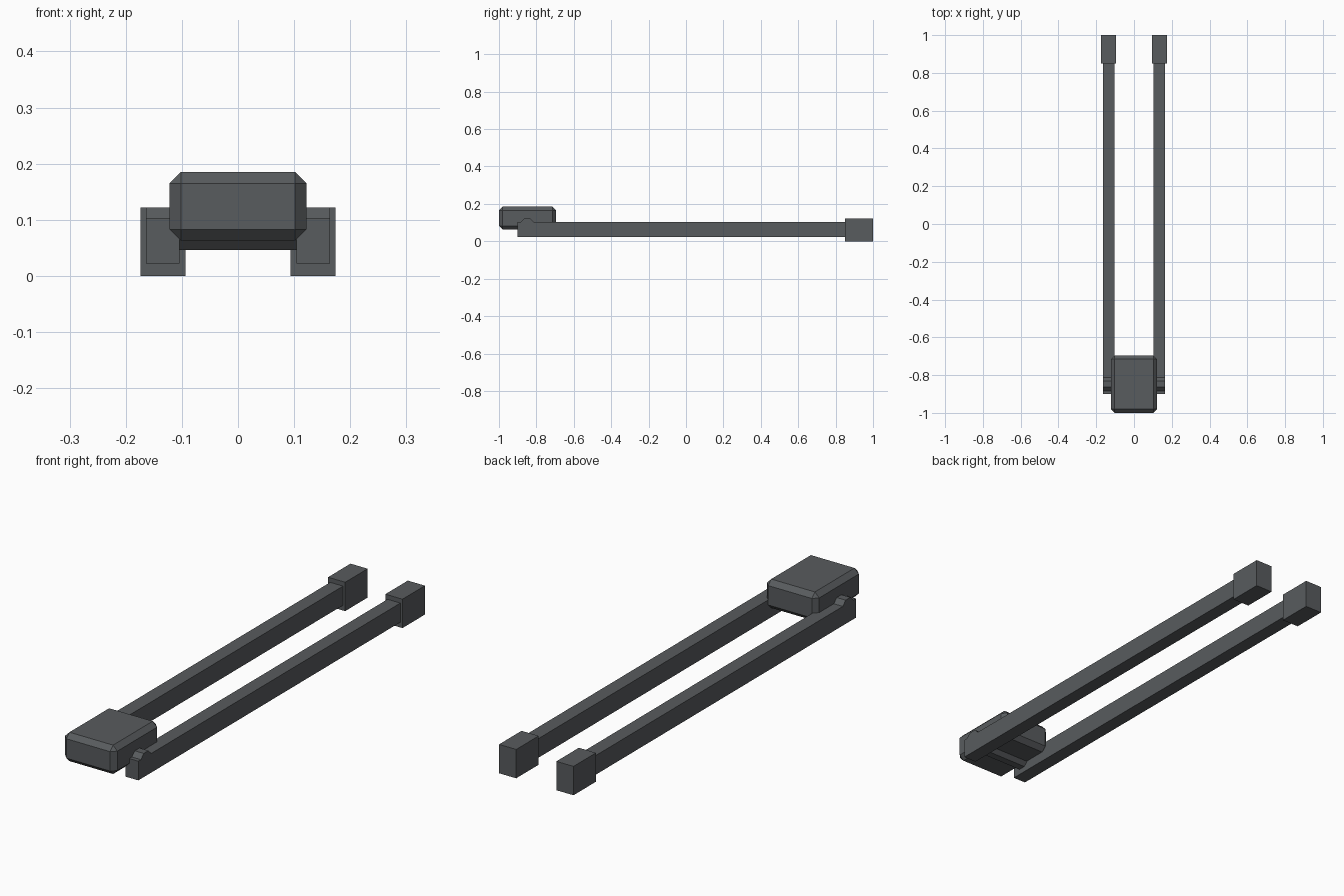
import bpy, bmesh, math
from mathutils import Matrix

if "Cube" in bpy.data.objects:
    bpy.data.objects.remove(bpy.data.objects["Cube"])

grey = bpy.data.materials.new("dark grey")
grey.diffuse_color = (0.098, 0.106, 0.112, 1)
grey.use_nodes = True
grey.node_tree.nodes["Principled BSDF"].inputs["Base Color"].default_value = grey.diffuse_color


def finish(bm, name):
    bmesh.ops.recalc_face_normals(bm, faces=bm.faces)
    me = bpy.data.meshes.new(name)
    bm.to_mesh(me)
    bm.free()
    me.materials.append(grey)
    ob = bpy.data.objects.new(name, me)
    bpy.context.collection.objects.link(ob)
    return ob


def box(name, lo, hi, chamfer=0):
    bm = bmesh.new()
    bmesh.ops.create_cube(bm, size=1)
    for v in bm.verts:
        v.co = [(a + b) / 2 + c * (b - a) for a, b, c in zip(lo, hi, v.co)]
    if chamfer:
        bmesh.ops.bevel(bm, geom=bm.edges[:], offset=chamfer, segments=1,
                        affect='EDGES', profile=0.5)
    return finish(bm, name)


# chamfered head block
box("head", (-0.122, -1.0, 0.063), (0.122, -0.695, 0.185), 0.02)

# two long rails, each with an end block
for side, s in (("left", -1), ("right", 1)):
    def span(a, b):
        return sorted((s * a, s * b))
    x0, x1 = span(0.104, 0.164)
    box(side + "_rail", (x0, -0.9, 0.022), (x1, 0.86, 0.103))
    x0, x1 = span(0.094, 0.174)
    box(side + "_end_block", (x0, 0.85, 0.0), (x1, 1.0, 0.122))

# eight-sided pivot pin running through both rails under the head
bm = bmesh.new()
bmesh.ops.create_cone(bm, cap_ends=True, segments=8, radius1=0.0412,
                      radius2=0.0412, depth=0.328)
turn = Matrix.Rotation(math.pi / 2, 4, 'Y') @ Matrix.Rotation(math.pi / 8, 4, 'Z')
bm.transform(Matrix.Translation((0, -0.848, 0.084)) @ turn)
finish(bm, "pivot_pin")
